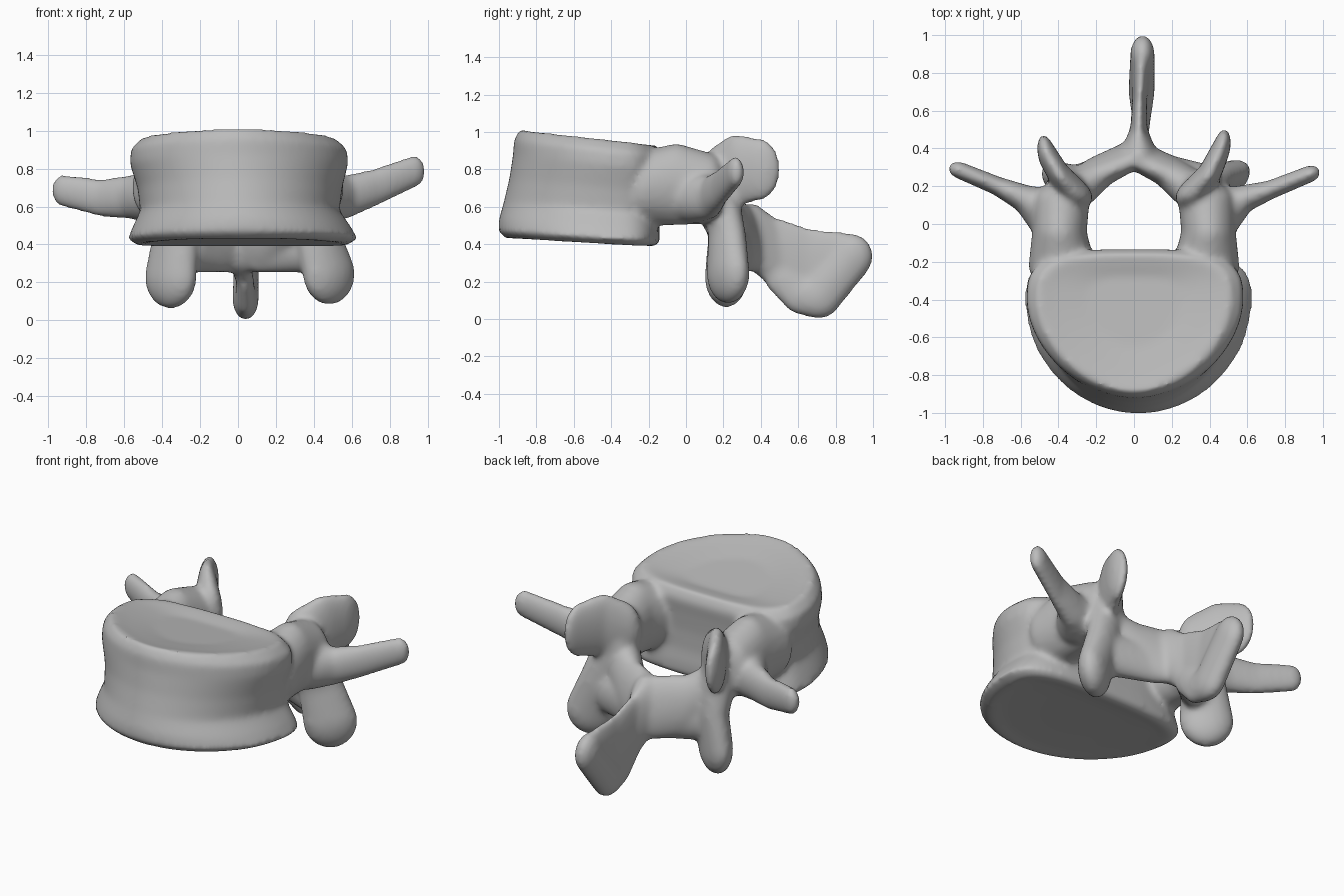
import bpy, bmesh, math
from mathutils import Vector, Matrix

if "Cube" in bpy.data.objects:
    bpy.data.objects.remove(bpy.data.objects["Cube"], do_unlink=True)

bone = bpy.data.materials.new("bone_grey")
bone.use_nodes = True
GREY = (0.5, 0.5, 0.5, 1)
bone.diffuse_color = GREY
bone.node_tree.nodes["Principled BSDF"].inputs["Base Color"].default_value = GREY

bm = bmesh.new()


def knob(centre, radii, yaw=0, tilt=0):
    """Points of an ellipsoid turned about z (yaw) and x (tilt)."""
    tmp = bmesh.new()
    bmesh.ops.create_icosphere(tmp, subdivisions=3, radius=1)
    turn = Matrix.Rotation(math.radians(yaw), 3, 'Z') @ Matrix.Rotation(math.radians(tilt), 3, 'X')
    pts = [turn @ Vector(a * b for a, b in zip(v.co, radii)) + Vector(centre) for v in tmp.verts]
    tmp.free()
    return pts


def chain(*knobs):
    """Skin each pair of neighbouring ellipsoids with a convex hull."""
    for a, b in zip(knobs, knobs[1:]):
        verts = [bm.verts.new(p) for p in a + b]
        out = bmesh.ops.convex_hull(bm, input=verts)
        loose = [g for g in out["geom_interior"] + out["geom_unused"]
                 if isinstance(g, bmesh.types.BMVert) and g.is_valid]
        bmesh.ops.delete(bm, geom=list(set(loose)), context='VERTS')


def body_ring(z, xc, w, front, back, n=72):
    """Outline with a round front and squarer back, sloping down to the rear."""
    mid, ring = -0.4, []
    for i in range(n):
        c, s = math.cos(math.tau * i / n), math.sin(math.tau * i / n)
        e = 0.62 if s > 0 else 0.93 + 0.17 * z
        x = xc + w * math.copysign(abs(c) ** e, c)
        y = mid + (back - mid) * s ** e if s > 0 else mid - (mid - front) * abs(s) ** e
        ring.append(bm.verts.new((x, y, z - (0.02 + 0.09 * z) * (y + 0.95))))
    return ring


# Vertebral body: waisted drum with slightly dished end plates
rings = [body_ring(*r) for r in (
    (0.445, 0.02, 0.25, -0.7, -0.3), (0.44, 0.02, 0.45, -0.88, -0.22),
    (0.43, 0.02, 0.55, -0.96, -0.17), (0.465, 0.025, 0.605, -1.005, -0.14),
    (0.53, 0.02, 0.575, -1.0, -0.14), (0.62, 0.01, 0.525, -0.975, -0.15),
    (0.75, 0.01, 0.54, -0.945, -0.15), (0.88, 0.005, 0.575, -0.925, -0.14),
    (0.96, 0.005, 0.57, -0.92, -0.13), (1.02, 0, 0.51, -0.89, -0.16),
    (1.005, 0, 0.42, -0.8, -0.22), (0.985, 0, 0.25, -0.65, -0.28))]
for a, b in zip(rings, rings[1:]):
    for i in range(len(a)):
        j = (i + 1) % len(a)
        bm.faces.new((a[i], a[j], b[j], b[i]))
bm.faces.new(rings[0][::-1])
bm.faces.new(rings[-1])

# Paired parts; the two sides differ slightly
sides = (
    dict(s=1, wing=((0.72, 0.18, 0.70), (0.93, 0.265, 0.785)),
         neck=0.42, low=(0.48, 0.225, 0.245), ear=0.40),
    dict(s=-1, wing=((0.72, 0.2, 0.645), (0.925, 0.285, 0.685)),
         neck=0.33, low=(0.355, 0.215, 0.225), ear=0.37))
for d in sides:
    s = d["s"]

    def k(c, r, yaw=0, tilt=0):
        return knob((c[0] * s, c[1], c[2]), r, yaw * s, tilt)

    # Pedicle
    chain(k((0.38, -0.23, 0.70), (0.18, 0.1, 0.2)),
          k((0.395, -0.05, 0.72), (0.145, 0.11, 0.22)),
          k((0.385, 0.12, 0.70), (0.15, 0.1, 0.19)))
    # Transverse process
    near, tip = d["wing"]
    chain(k((0.45, 0.05, 0.65), (0.12, 0.14, 0.14)),
          k((0.57, 0.13, 0.65), (0.07, 0.075, 0.115), 20),
          k(near, (0.06, 0.05, 0.1), 20), k(tip, (0.06, 0.045, 0.085), 20))
    # Superior articular process, a curved upright blade
    chain(k((0.325, 0.17, 0.745), (0.115, 0.075, 0.185), 30),
          k((0.395, 0.26, 0.795), (0.06, 0.125, 0.195), -35),
          k((0.465, d["ear"], 0.80), (0.045, 0.105, 0.165), -10))
    # Pars and inferior articular process
    chain(k((0.36, 0.19, 0.66), (0.11, 0.09, 0.13)),
          k((d["neck"], 0.22, 0.44), (0.13, 0.09, 0.13), 30),
          k(d["low"], (0.155, 0.09, 0.165), 35))
    # Lamina, leaning back towards its lower edge
    chain(k((0.32, 0.17, 0.57), (0.11, 0.09, 0.14), 30),
          k((0.18, 0.28, 0.45), (0.09, 0.07, 0.19), 30, 10),
          k((0.02, 0.36, 0.43), (0.08, 0.07, 0.19), 0, 12))
    # Lower lamina edge running out to the inferior process
    chain(k((0.1, 0.33, 0.37), (0.07, 0.055, 0.12)),
          k((d["neck"] - 0.07, 0.24, 0.38), (0.1, 0.065, 0.13), 30))

# Spinous process: thin blade with a thicker rear and lower edge
chain(knob((0.025, 0.36, 0.44), (0.1, 0.07, 0.18)),
      knob((0.025, 0.48, 0.345), (0.045, 0.08, 0.215), 0, 10),
      knob((0.03, 0.66, 0.25), (0.04, 0.08, 0.235)),
      knob((0.04, 0.84, 0.3), (0.05, 0.1, 0.17), 0, -20))
chain(knob((0.035, 0.5, 0.22), (0.045, 0.08, 0.09)),
      knob((0.04, 0.61, 0.125), (0.055, 0.1, 0.1)),
      knob((0.04, 0.71, 0.115), (0.07, 0.12, 0.115)),
      knob((0.045, 0.895, 0.335), (0.065, 0.105, 0.12)))

# Fuse everything into one smooth bone
bmesh.ops.recalc_face_normals(bm, faces=bm.faces)
mesh = bpy.data.meshes.new("vertebra")
bm.to_mesh(mesh)
bm.free()
mesh.materials.append(bone)
vertebra = bpy.data.objects.new("vertebra", mesh)
bpy.context.collection.objects.link(vertebra)
bpy.context.view_layer.objects.active = vertebra
vertebra.select_set(True)
fuse = vertebra.modifiers.new("fuse", 'REMESH')
fuse.mode = 'VOXEL'
fuse.voxel_size = 0.016
soften = vertebra.modifiers.new("soften", 'SMOOTH')
soften.factor = 0.5
soften.iterations = 12
for name in ("fuse", "soften"):
    bpy.ops.object.modifier_apply(modifier=name)
bpy.ops.object.shade_smooth()
